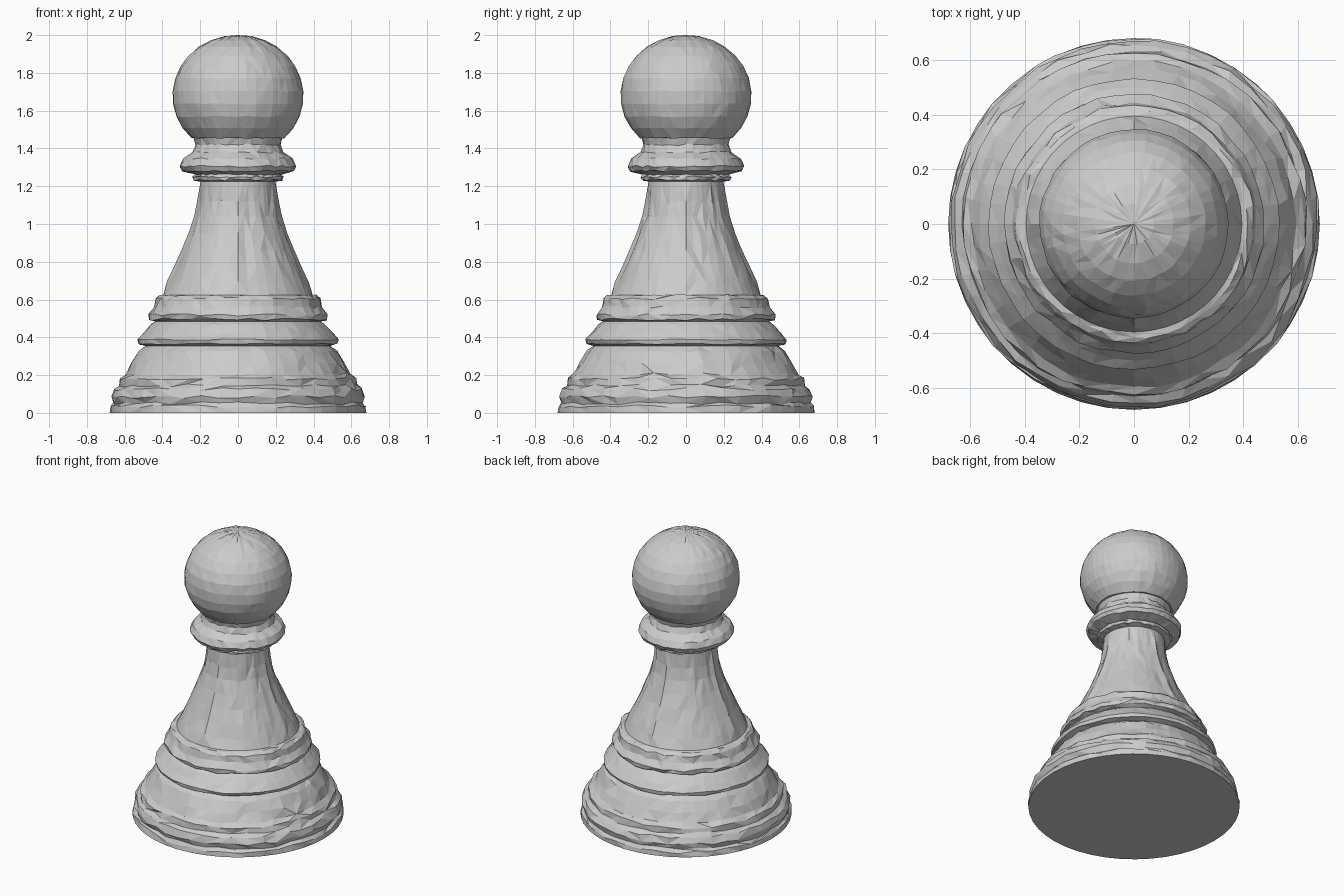
import bpy, bmesh, math, random

if "Cube" in bpy.data.objects:
    bpy.data.objects.remove(bpy.data.objects["Cube"])

random.seed(4)
SEGS = 44          # divisible by 4 so the seams fall on the axes


def lathe(name, profile, jitter=0.006, cap_bottom=False, seam=0.0):
    """Revolve (radius, z) points into a roughly carved, triangulated shell."""
    bm = bmesh.new()
    rings = []
    last = len(profile) - 1
    for row, (r, z) in enumerate(profile):
        if r == 0:
            rings.append([bm.verts.new((0, 0, z))])
            continue
        ring = []
        j = 0 if row in (0, last) else jitter   # part joints stay exact
        for i in range(SEGS):
            a = 2 * math.pi * (i + random.uniform(-20, 20) * j) / SEGS
            rr = r + random.uniform(-j, j)
            if j and i % (SEGS // 4) == 0:
                a = 2 * math.pi * i / SEGS
                rr = r + seam
            ring.append(bm.verts.new((rr * math.cos(a), rr * math.sin(a),
                                      z + random.uniform(-j, j))))
        rings.append(ring)
    for low, high in zip(rings, rings[1:]):
        for i in range(SEGS):
            k = (i + 1) % SEGS
            if len(high) == 1:
                bm.faces.new((low[i], low[k], high[0]))
            elif random.random() < 0.5:
                bm.faces.new((low[i], low[k], high[k]))
                bm.faces.new((low[i], high[k], high[i]))
            else:
                bm.faces.new((low[i], low[k], high[i]))
                bm.faces.new((low[k], high[k], high[i]))
    if cap_bottom:
        bm.faces.new(rings[0][::-1])
    mesh = bpy.data.meshes.new(name)
    bm.to_mesh(mesh)
    bm.free()
    obj = bpy.data.objects.new(name, mesh)
    bpy.context.collection.objects.link(obj)
    return obj


# Wide foot with its stepped rim
lathe("base", [(0.68, 0), (0.675, 0.035), (0.66, 0.05), (0.67, 0.085),
               (0.655, 0.125), (0.63, 0.145), (0.625, 0.18), (0.595, 0.205),
               (0.565, 0.26), (0.525, 0.325), (0.49, 0.355)],
      jitter=0.008, cap_bottom=True)

# Sharp middle band
lathe("middle_band", [(0.49, 0.355), (0.527, 0.365), (0.533, 0.388),
                      (0.50, 0.425), (0.465, 0.465), (0.44, 0.485)],
      jitter=0.004)

# Upper band under the stem
lathe("upper_band", [(0.44, 0.485), (0.47, 0.495), (0.475, 0.52),
                     (0.445, 0.56), (0.435, 0.605), (0.415, 0.62),
                     (0.395, 0.625)], jitter=0.007)

# Flared stem with four faint vertical seams
lathe("stem", [(0.395, 0.625), (0.365, 0.69), (0.325, 0.775), (0.285, 0.865),
               (0.25, 0.95), (0.22, 1.04), (0.205, 1.12), (0.198, 1.225)],
      jitter=0.005, seam=0.012)

# Collar: thin lower flange, main ring and short neck
lathe("collar", [(0.198, 1.225), (0.235, 1.232), (0.24, 1.25), (0.225, 1.262),
                 (0.295, 1.28), (0.308, 1.305), (0.29, 1.345), (0.24, 1.38),
                 (0.225, 1.42), (0.235, 1.455)], jitter=0.005)

# Round head, flattened underneath
head = [(0.235, 1.455)]
start = -math.asin(0.225 / 0.32)
for n in range(11):
    t = start + (math.pi / 2 - start) * n / 11
    head.append((0.347 * math.cos(t), 1.68 + 0.32 * math.sin(t)))
head.append((0, 2.0))
lathe("head", head, jitter=0.003)
